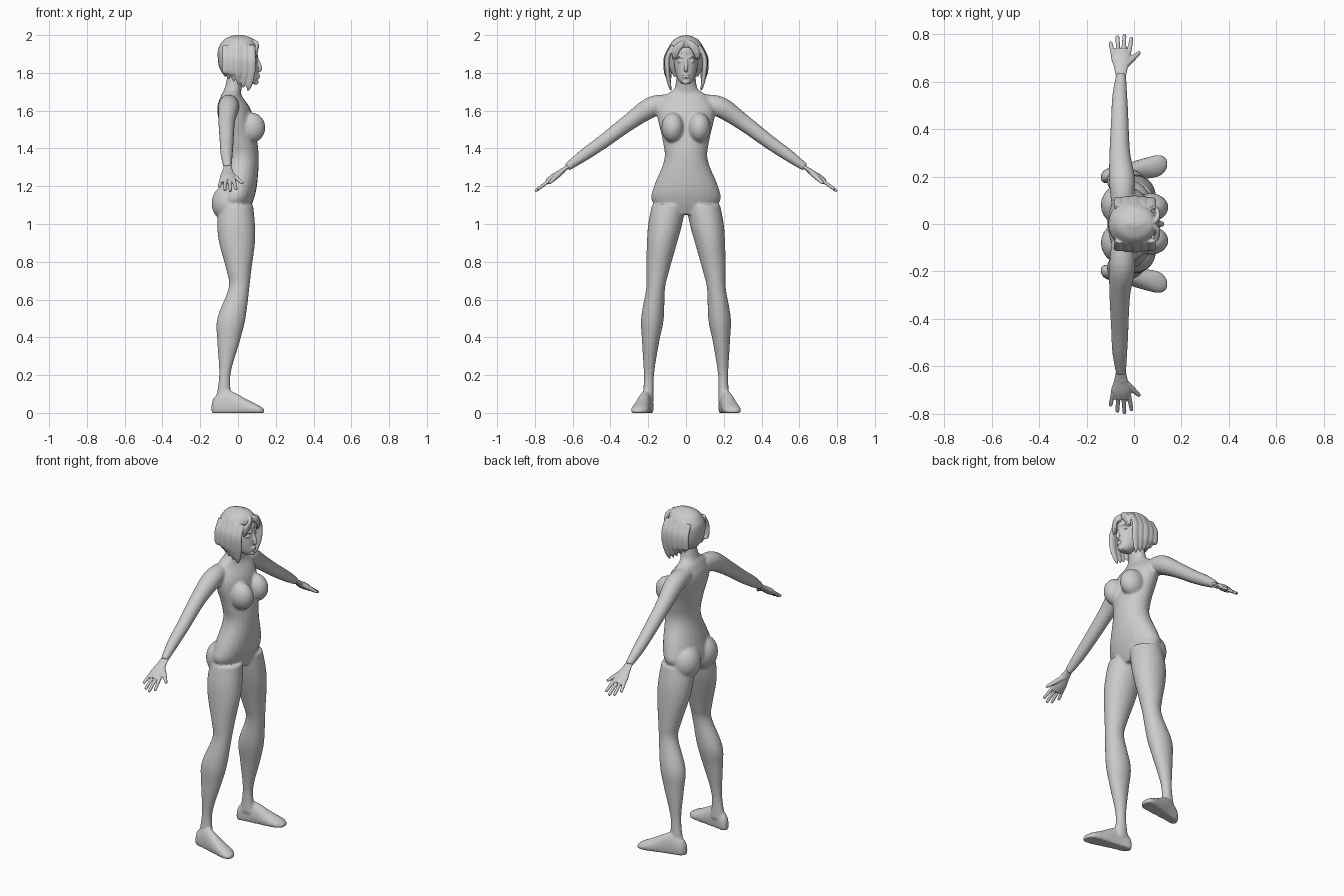
import bpy, bmesh, math
from mathutils import Vector, Matrix

cube = bpy.data.objects.get("Cube")
if cube:
    bpy.data.objects.remove(cube)

grey = bpy.data.materials.new("clay_grey")
grey.use_nodes = True
grey.diffuse_color = (.6, .6, .6, 1)
grey.node_tree.nodes["Principled BSDF"].inputs["Base Color"].default_value = grey.diffuse_color

ACROSS = Vector((0, 1, 0))
ALONG = Vector((1, 0, 0))
UP = Vector((0, 0, 1))


def blend(before, start, end, after, t):
    """Catmull-Rom value between start and end."""
    slope_in = (end - before) / 2
    slope_out = (after - start) / 2
    ease = t * t * (3 - 2 * t)
    bend = t * (1 - t)
    return start + (end - start) * ease + bend * ((1 - t) * slope_in - t * slope_out)


def smooth_rows(rows, steps=5):
    """Add smoothly interpolated rows between the given ones."""
    result = []
    for i in range(len(rows) - 1):
        before, after = rows[max(i - 1, 0)], rows[min(i + 2, len(rows) - 1)]
        for step in range(steps):
            columns = zip(before, rows[i], rows[i + 1], after)
            result.append([blend(*values, step / steps) for values in columns])
    return result + [rows[-1]]


def skin(bm, rings, sides=24):
    """Closed skin over elliptical rings given as centre and two radius vectors."""
    loops = []
    for centre, u, v in rings:
        loop = []
        for k in range(sides):
            angle = math.tau * k / sides
            point = centre + u * math.cos(angle) + v * math.sin(angle)
            point.z = max(point.z, 0)
            loop.append(bm.verts.new(point))
        loops.append(loop)
    for lower, upper in zip(loops, loops[1:]):
        for k in range(sides):
            bm.faces.new((lower[k - 1], lower[k], upper[k], upper[k - 1]))
    bm.faces.new(loops[0][::-1])
    bm.faces.new(loops[-1])


def column(bm, rows, shift=lambda z: 0):
    """Upright form; rows are height, back, front, half width."""
    rings = []
    for z, back, front, half in smooth_rows(rows):
        centre = Vector(((back + front) / 2, shift(z), z))
        rings.append((centre, ALONG * (front - back) / 2, ACROSS * half))
    skin(bm, rings)


def limb(bm, points, radii, flat=1, wide=ALONG):
    """Rounded limb along a path, thinner by the factor flat across wide."""
    rows = smooth_rows([(*point, radius) for point, radius in zip(points, radii)])
    path = [Vector(row[:3]) for row in rows]
    rings = []
    for i, row in enumerate(rows):
        ahead = path[min(i + 1, len(path) - 1)]
        heading = (ahead - path[max(i - 1, 0)]).normalized()
        u = (wide - heading * wide.dot(heading)).normalized()
        rings.append((path[i], u * row[3], heading.cross(u) * row[3] * flat))
    skin(bm, rings)


def blob(bm, centre, radii):
    matrix = Matrix.Translation(centre) @ Matrix.Diagonal((*radii, 1))
    bmesh.ops.create_uvsphere(bm, u_segments=24, v_segments=16, radius=1, matrix=matrix)


def finish(name, bm, voxel, passes):
    """Mirror across the body and fuse the overlapping forms."""
    bmesh.ops.recalc_face_normals(bm, faces=bm.faces)
    mesh = bpy.data.meshes.new(name)
    bm.to_mesh(mesh)
    bm.free()
    mesh.materials.append(grey)
    mesh.shade_smooth()
    part = bpy.data.objects.new(name, mesh)
    bpy.context.collection.objects.link(part)
    mirror = part.modifiers.new("mirror", "MIRROR")
    mirror.use_axis = (False, True, False)
    mirror.use_mirror_merge = False
    fuse = part.modifiers.new("fuse", "REMESH")
    fuse.mode = "VOXEL"
    fuse.voxel_size = voxel
    fuse.use_smooth_shade = True
    soften = part.modifiers.new("soften", "SMOOTH")
    soften.iterations = passes


# Torso and neck
bm = bmesh.new()
column(bm, [(1.05, -.06, .05, .1), (1.12, -.11, .08, .18), (1.2, -.1, .1, .17),
            (1.34, -.07, .11, .115), (1.45, -.08, .1, .125), (1.6, -.11, .07, .155),
            (1.68, -.09, .02, .11), (1.72, -.07, .02, .06), (1.82, -.05, .04, .05)])
# Bust and buttocks
blob(bm, (.07, .07, 1.51), (.075, .06, .08))
blob(bm, (-.05, .08, 1.11), (.09, .09, .1))
# Leg, its axis curving outward toward the floor
column(bm, [(1.1, -.1, .08, .09), (1, -.11, .09, .09), (.9, -.1, .09, .08), (.75, -.06, .07, .06),
            (.66, -.05, .06, .05), (.5, -.11, .04, .06), (.38, -.11, .01, .046),
            (.2, -.1, -.04, .027), (.06, -.12, -.03, .03)], shift=lambda z: .2 - .09 * z * z)
# Foot from heel to toe, flat underneath and turned outward
rings = []
for x, half, top in smooth_rows([(-.14, .01, .05), (-.12, .03, .09), (-.05, .035, .12),
                                 (.05, .045, .07), (.11, .045, .04), (.14, .02, .02)]):
    centre = Vector((x, .225 + x / 5, top / 3))
    rings.append((centre, ACROSS * half, UP * top * 2 / 3))
skin(bm, rings)
# Arm
wrist = Vector((-.055, .63, 1.3))
limb(bm, [(-.05, .08, 1.64), (-.05, .18, 1.62), (-.06, .3, 1.54), (-.06, .44, 1.435),
          (-.06, .54, 1.365), wrist], [.045, .055, .044, .037, .032, .021])
finish("body", bm, .0065, 8)

# Palm
bm = bmesh.new()
reach = Vector((0, .8, -.6))
knuckles = wrist + reach * .12
limb(bm, [wrist - reach * .02, wrist + reach * .04, wrist + reach * .09, knuckles + reach * .01],
     [.02, .03, .042, .036], flat=.45)
# Fingers fan out from the knuckles
for finger in (-1.5, -.5, .5, 1.5):
    length = .09 - .012 * finger ** 2 + .008 * finger
    root = knuckles - reach * .02 + ALONG * finger * .021
    tip = knuckles + reach * length + ALONG * finger * .03
    limb(bm, [root, root.lerp(tip, .5), root.lerp(tip, .95), tip], [.01, .009, .008, .003])
# Thumb
base = wrist + reach * .03
thumb_tip = Vector((.025, .725, 1.215))
limb(bm, [base, base.lerp(thumb_tip, .5), base.lerp(thumb_tip, .95), thumb_tip],
     [.015, .013, .008, .003])
finish("hands", bm, .0035, 2)

# Skull and face
bm = bmesh.new()
blob(bm, (.01, 0, 1.89), (.095, .066, .09))
column(bm, [(1.74, .04, .09, .02), (1.76, 0, .105, .04), (1.8, -.04, .107, .055),
            (1.86, -.07, .105, .065), (1.92, -.07, .105, .064)])
# Nose, lips, chin, eyes and brows
limb(bm, [(.1, 0, 1.88), (.116, 0, 1.825), (.108, 0, 1.81)], [.006, .012, .008])
for z in (1.777, 1.789):
    blob(bm, (.105, 0, z), (.012, .019, .006))
blob(bm, (.094, 0, 1.752), (.015, .02, .014))
blob(bm, (.09, .031, 1.861), (.01, .015, .007))
limb(bm, [(.103, .012, 1.88), (.098, .032, 1.886), (.083, .05, 1.88)], [.004] * 3, wide=UP)
finish("head", bm, .0035, 2)

# Bobbed hair cap
bm = bmesh.new()
column(bm, [(1.78, -.07, .02, .065), (1.83, -.1, .04, .088), (1.9, -.108, .06, .097),
            (1.94, -.1, .095, .09), (1.98, -.07, .08, .06), (2, -.02, .03, .01)])
# Overlapping locks, shorter toward the back
for lock in range(5):
    x = .07 - .033 * lock
    side = .085 - .1 * abs(x)
    end = 1.705 + .016 * lock
    limb(bm, [(x, side - .01, 1.945), (x, side + .02, 1.88), (x, side + .02, 1.81),
              (x * .85, side + .01, end + .035), (x * .75, side, end)],
         [.02, .024, .023, .017, .005], flat=.55)
# Parted fringe
for out in (.045, .06):
    limb(bm, [(.075, 0, 1.97), (.1, out / 2, 1.95), (.097, out, 1.92), (.085, out + .01, 1.87)],
         [.012, .016, .014, .005], flat=.6, wide=UP)
finish("hair", bm, .004, 2)
